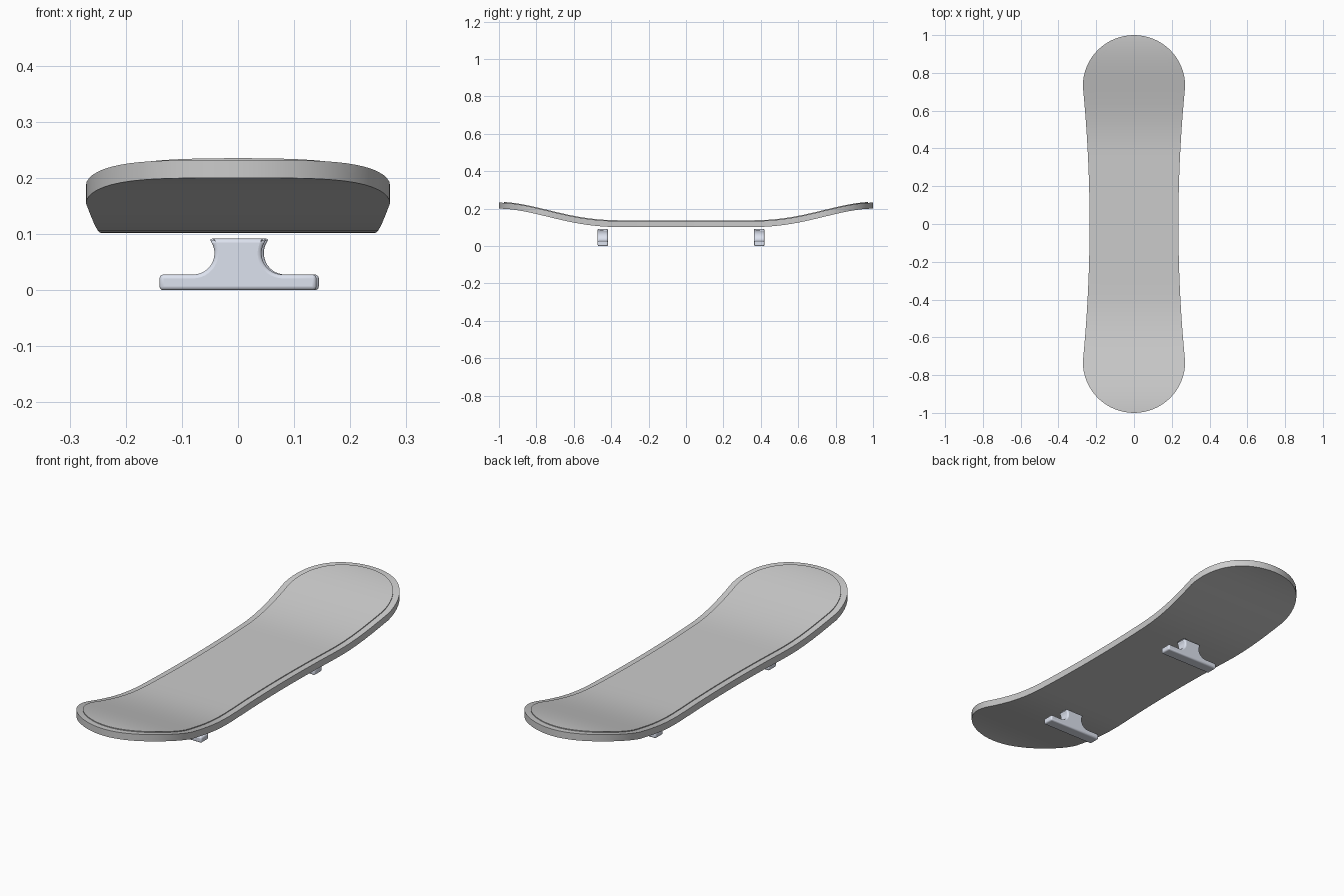
import bpy, bmesh, math

if "Cube" in bpy.data.objects:
    bpy.data.objects.remove(bpy.data.objects["Cube"])


def finish(name, bm):
    bmesh.ops.recalc_face_normals(bm, faces=bm.faces)
    mesh = bpy.data.meshes.new(name)
    bm.to_mesh(mesh)
    bm.free()
    ob = bpy.data.objects.new(name, mesh)
    bpy.context.collection.objects.link(ob)
    return ob


def smooth(ob, degrees=30):
    bpy.ops.object.select_all(action='DESELECT')
    ob.select_set(True)
    bpy.context.view_layer.objects.active = ob
    bpy.ops.object.shade_smooth_by_angle(angle=math.radians(degrees))


def rise(y):
    """Underside height of the deck: flat middle, kicked-up ends."""
    t = min(max((abs(y) - 0.35) / 0.65, 0), 1) ** 1.2
    return 0.102 + 0.098 * t * t * (3 - 2 * t)


def sheet(name, inset, low, high, cols=12):
    """Curved slab following the deck outline, pulled in by inset."""
    half = [(0.73 * i / 14, 0.235 + 0.036 * (i / 14) ** 2 - inset) for i in range(15)]
    r, length = half[-1][1], 0.27 - inset
    for i in range(1, 17):
        a = math.pi / 2 * i / 16
        half.append((0.73 + length * math.sin(a), r * math.cos(a)))
    rows = [(-y, w) for y, w in half[:0:-1]] + half
    bm = bmesh.new()
    layers = [[[bm.verts.new((w * (2 * c / cols - 1), y, rise(y) + off))
                for c in range(cols + 1)] for y, w in rows]
              for off in (low, high)]
    bot, top = layers
    for j in range(len(rows) - 1):
        for g in layers:
            for c in range(cols):
                bm.faces.new((g[j][c], g[j][c + 1], g[j + 1][c + 1], g[j + 1][c]))
        for c in (0, cols):
            bm.faces.new((bot[j][c], bot[j + 1][c], top[j + 1][c], top[j][c]))
    bmesh.ops.remove_doubles(bm, verts=bm.verts, dist=1e-5)
    ob = finish(name, bm)
    smooth(ob)
    return ob


# Deck and the slightly raised grip sheet on it
sheet("deck", 0, 0, 0.032)
sheet("grip_sheet", 0.028, 0.029, 0.036)

metal = bpy.data.materials.new("pale_metal")
metal.diffuse_color = (0.72, 0.76, 0.86, 1)
metal.use_nodes = True
metal.node_tree.nodes["Principled BSDF"].inputs["Base Color"].default_value = metal.diffuse_color


def truck(name, x, y):
    """Axle bar with a concave-sided neck, extruded along y."""
    side = [(0.14, 0), (0.14, 0.028)]
    for i in range(15):
        a = math.radians(270 - 133 * i / 14)
        side.append((0.08 + 0.038 * math.cos(a), 0.066 + 0.038 * math.sin(a)))
    outline = side + [(-px, pz) for px, pz in reversed(side)]
    bm = bmesh.new()
    face = bm.faces.new([bm.verts.new((px, -0.0275, pz)) for px, pz in outline])
    new = bmesh.ops.extrude_face_region(bm, geom=[face])["geom"]
    bmesh.ops.translate(bm, vec=(0, 0.055, 0),
                        verts=[v for v in new if isinstance(v, bmesh.types.BMVert)])
    ob = finish(name, bm)
    ob.location = (x, y, 0)
    ob.data.materials.append(metal)
    smooth(ob, 40)
    bev = ob.modifiers.new("rounded_edges", 'BEVEL')
    bev.width, bev.segments = 0.007, 3
    bev.angle_limit = math.radians(50)
    bev.use_clamp_overlap = False


# Trucks under the deck
truck("front_truck", 0, -0.445)
truck("back_truck", 0.004, 0.392)
